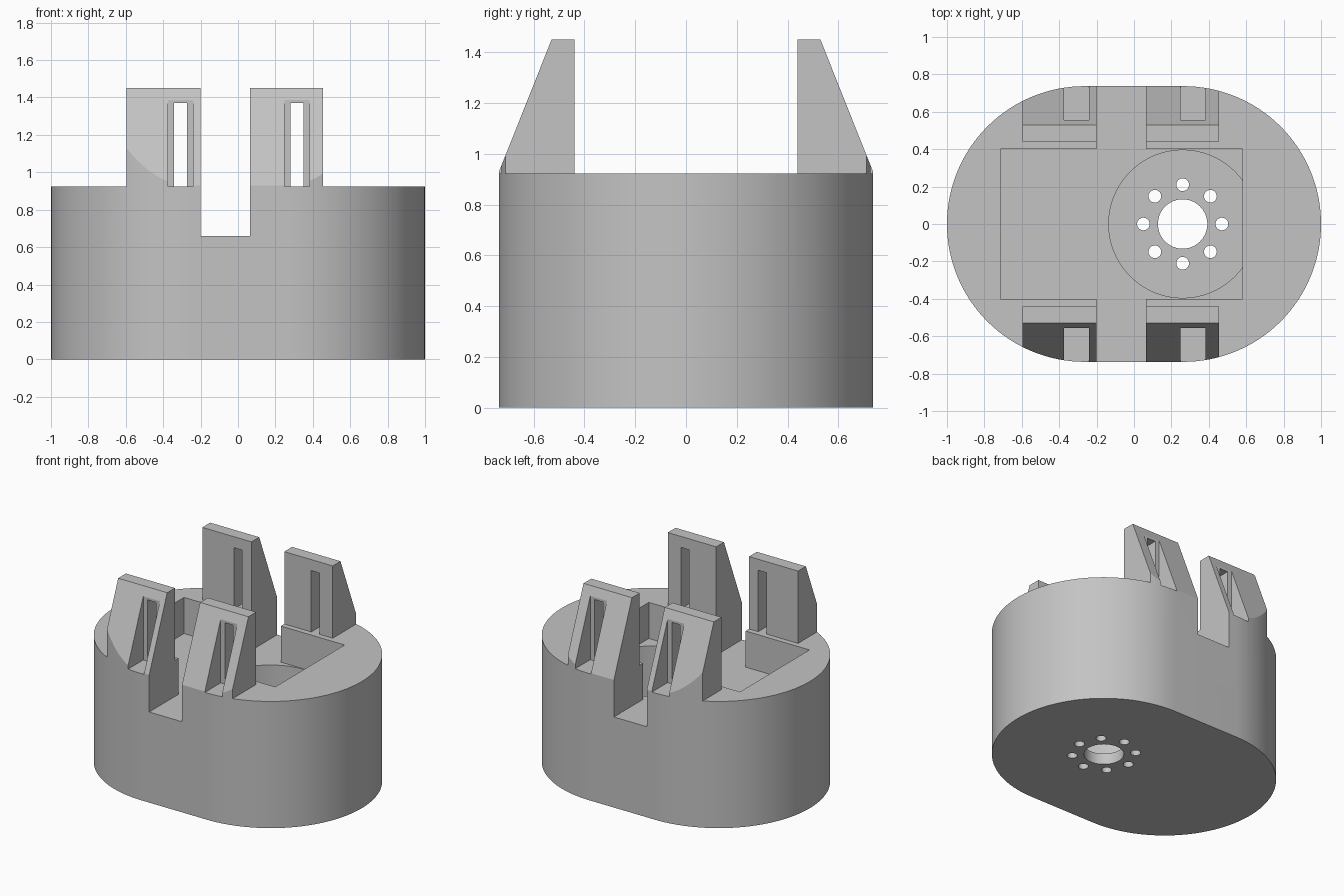
import bpy
import bmesh
import math
from mathutils import Matrix

cube = bpy.data.objects.get("Cube")
if cube:
    bpy.data.objects.remove(cube, do_unlink=True)

# Main dimensions
R, CX = 0.737, 0.263            # rounded ends of the body
TOP, PEAK = 0.923, 1.45         # deck height, prong height
FLOOR, BASE = 0.66, 0.08        # pocket floor, bottom plate thickness
BORE_X = 0.26
PRONG_INNER = 0.44
LEFT, GAP_L, GAP_R, RIGHT = -0.595, -0.2, 0.065, 0.455


def prism(name, points, low, high, matrix=None):
    """Extrude a 2D outline from low to high along z."""
    bm = bmesh.new()
    face = bm.faces.new([bm.verts.new((a, b, low)) for a, b in points])
    out = bmesh.ops.extrude_face_region(bm, geom=[face])
    verts = [g for g in out["geom"] if isinstance(g, bmesh.types.BMVert)]
    bmesh.ops.translate(bm, verts=verts, vec=(0, 0, high - low))
    if matrix:
        bm.transform(matrix)
    bmesh.ops.recalc_face_normals(bm, faces=bm.faces)
    mesh = bpy.data.meshes.new(name)
    bm.to_mesh(mesh)
    bm.free()
    obj = bpy.data.objects.new(name, mesh)
    bpy.context.collection.objects.link(obj)
    return obj


def arc(cx, cy, radius, start, sweep, steps):
    return [(cx + radius * math.cos(start + sweep * i / steps),
             cy + radius * math.sin(start + sweep * i / steps))
            for i in range(steps + 1)]


def cut(cutter):
    """Subtract a cutter from the body and discard it."""
    cutter.hide_render = True
    mod = body.modifiers.new("cut", "BOOLEAN")
    mod.operation = "DIFFERENCE"
    mod.solver = "EXACT"
    mod.object = cutter
    bpy.ops.object.modifier_apply(modifier=mod.name)
    bpy.data.objects.remove(cutter, do_unlink=True)


def cut_box(x0, x1, y0, y1, z0, z1):
    cut(prism("box_cutter", [(x0, y0), (x1, y0), (x1, y1), (x0, y1)], z0, z1))


def cut_hole(x, y, radius, z0, z1, steps):
    ring = arc(x, y, radius, 0, 2 * math.pi, steps)[:-1]
    cut(prism("hole_cutter", ring, z0, z1))


# Housing body with rounded ends, tall enough to include the prongs
outline = (arc(CX, 0, R, -math.pi / 2, math.pi, 64)
           + arc(-CX, 0, R, math.pi / 2, math.pi, 64))
body = prism("housing", outline, 0, PEAK)
bpy.context.view_layer.objects.active = body
body.select_set(True)

# Clear the deck around the four prongs
cut_box(-2, 2, -PRONG_INNER, PRONG_INNER, TOP, 2)
cut_box(-2, LEFT, -2, 2, TOP, 2)
cut_box(RIGHT, 2, -2, 2, TOP, 2)

# Sloped outer faces of the prongs; the profile is extruded along x
along_x = Matrix(((0, 0, 1, 0), (1, 0, 0, 0), (0, 1, 0, 0), (0, 0, 0, 1)))
for side in (1, -1):
    slope = [(side * 0.49, 1.55), (side * 0.9, 0.52), (side * 0.9, 1.55)]
    cut(prism("slope_cutter", slope, -2, 2, along_x))

# Cross channel and rectangular pocket
cut_box(GAP_L, GAP_R, -2, 2, FLOOR, 2)
cut_box(-0.715, 0.58, -0.4, 0.4, FLOOR, 2)

# Stepped slot in each prong: wide outside, narrow through the inner wall
for x in (-0.308, 0.316):
    for side in (1, -1):
        y_in, y_step, y_out = sorted((side * 0.4, side * 0.555, side * 1.0))
        if side > 0:
            wide, narrow = (y_step, y_out), (y_in, y_step + 0.02)
        else:
            wide, narrow = (y_in, y_step), (y_step - 0.02, y_out)
        cut_box(x - 0.067, x + 0.067, *wide, TOP, 1.395)
        cut_box(x - 0.034, x + 0.034, *narrow, TOP, 1.37)

# Round recess, shaft hole and ring of screw holes
cut_hole(BORE_X, 0, 0.395, BASE, FLOOR + 0.001, 96)
cut_hole(BORE_X, 0, 0.132, -0.1, BASE + 0.1, 64)
for i in range(8):
    a = i * math.pi / 4
    cut_hole(BORE_X + 0.21 * math.cos(a), 0.21 * math.sin(a),
             0.034, -0.1, BASE + 0.1, 24)

# Plain grey material and smooth curved walls
grey = bpy.data.materials.new("light_grey")
grey.use_nodes = True
colour = (0.55, 0.55, 0.55, 1)
grey.diffuse_color = colour
grey.node_tree.nodes["Principled BSDF"].inputs["Base Color"].default_value = colour
body.data.materials.clear()
body.data.materials.append(grey)
for poly in body.data.polygons:
    poly.material_index = 0
bpy.ops.object.shade_smooth_by_angle(angle=math.radians(18))
